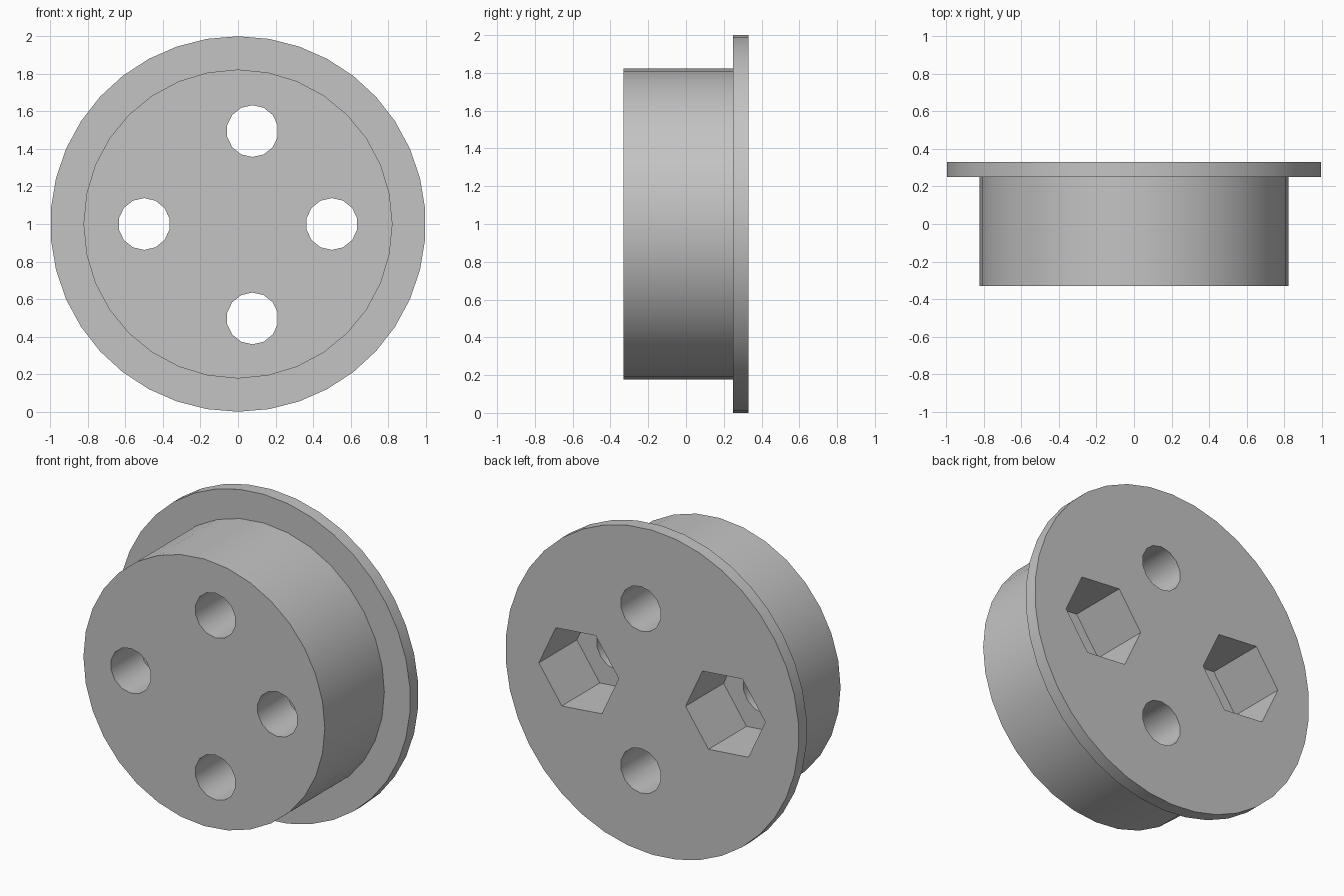
import bpy
import bmesh
from math import cos, sin, pi, radians

default_cube = bpy.data.objects.get("Cube")
if default_cube:
    bpy.data.objects.remove(default_cube, do_unlink=True)

# Single grey material
grey = bpy.data.materials.new("plain grey")
grey.use_nodes = True
colour = (0.55, 0.55, 0.55, 1)
grey.diffuse_color = colour
grey.node_tree.nodes["Principled BSDF"].inputs["Base Color"].default_value = colour


def prism(name, sides, radius, x, z, y0, y1, start=pi / 2):
    """Regular prism along y, its first corner at the start angle."""
    bm = bmesh.new()
    ring = []
    for i in range(sides):
        a = start + 2 * pi * i / sides
        ring.append(bm.verts.new((x + radius * cos(a), y0, z + radius * sin(a))))
    face = bm.faces.new(ring)
    extruded = bmesh.ops.extrude_face_region(bm, geom=[face])["geom"]
    moved = [v for v in extruded if isinstance(v, bmesh.types.BMVert)]
    bmesh.ops.translate(bm, verts=moved, vec=(0, y1 - y0, 0))
    bmesh.ops.recalc_face_normals(bm, faces=bm.faces)
    mesh = bpy.data.meshes.new(name)
    bm.to_mesh(mesh)
    bm.free()
    mesh.materials.append(grey)
    obj = bpy.data.objects.new(name, mesh)
    bpy.context.collection.objects.link(obj)
    return obj


def combine(target, tool, operation):
    """Apply a boolean and remove the tool object."""
    tool.hide_render = True
    mod = target.modifiers.new("boolean", 'BOOLEAN')
    mod.operation = operation
    mod.solver = 'EXACT'
    mod.object = tool
    bpy.context.view_layer.objects.active = target
    bpy.ops.object.modifier_apply(modifier=mod.name)
    bpy.data.objects.remove(tool, do_unlink=True)


# Thin flange at the back and thick hub in front of it
plug = prism("flanged_hub", 38, 1.0, 0, 1, 0.25, 0.33)
combine(plug, prism("hub", 32, 0.823, 0, 1, -0.33, 0.29), 'UNION')

# Four through holes
for x, z in ((-0.5, 1), (0.5, 1), (0.077, 1.495), (0.077, 0.497)):
    combine(plug, prism("hole_cutter", 14, 0.138, x, z, -0.5, 0.5), 'DIFFERENCE')

# Hexagonal nut pockets in the back of the side holes
for x in (-0.5, 0.5):
    combine(plug, prism("pocket_cutter", 6, 0.273, x, 1, -0.04, 0.5, radians(-5)),
            'DIFFERENCE')

# Smooth round walls, crisp rims
bpy.ops.object.select_all(action='DESELECT')
plug.select_set(True)
bpy.context.view_layer.objects.active = plug
bpy.ops.object.shade_smooth_by_angle(angle=radians(30))
